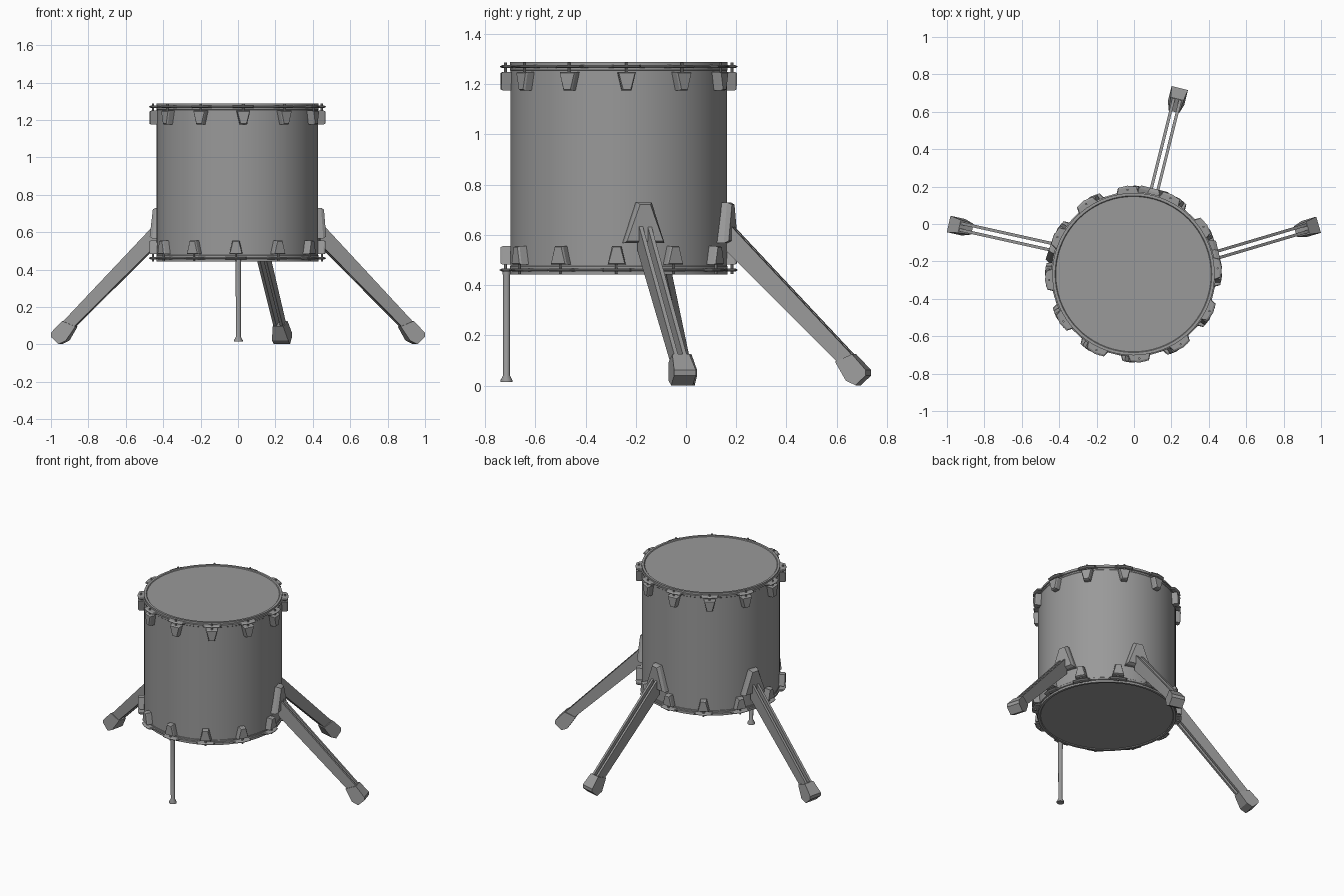
import bpy, bmesh
from math import sin, cos, radians, tau
from mathutils import Matrix, Vector

if "Cube" in bpy.data.objects:
    bpy.data.objects.remove(bpy.data.objects["Cube"])

CX, CY = -0.003, -0.268          # drum axis
R = 0.432
AXIS = Matrix.Translation((CX, CY, 0))

GREY = bpy.data.materials.new("dark_grey")
GREY.diffuse_color = (0.32, 0.32, 0.32, 1)
GREY.use_nodes = True
GREY.node_tree.nodes["Principled BSDF"].inputs["Base Color"].default_value = GREY.diffuse_color


def finish(name, bm, smooth=False):
    bmesh.ops.recalc_face_normals(bm, faces=bm.faces)
    me = bpy.data.meshes.new(name)
    bm.to_mesh(me)
    bm.free()
    me.materials.append(GREY)
    ob = bpy.data.objects.new(name, me)
    bpy.context.collection.objects.link(ob)
    if smooth:
        bpy.ops.object.select_all(action='DESELECT')
        ob.select_set(True)
        bpy.context.view_layer.objects.active = ob
        bpy.ops.object.shade_smooth_by_angle(angle=radians(30))
    return ob


def lathe(name, profile, centre, steps, smooth=True):
    bm = bmesh.new()
    vs = [bm.verts.new((r, 0, z)) for r, z in profile]
    es = [bm.edges.new(p) for p in zip(vs, vs[1:])]
    bmesh.ops.spin(bm, geom=vs + es, axis=(0, 0, 1), cent=(0, 0, 0),
                   angle=tau, steps=steps)
    bmesh.ops.remove_doubles(bm, verts=bm.verts, dist=1e-5)
    bm.transform(Matrix.Translation((*centre, 0)))
    return finish(name, bm, smooth)


def loft(bm, rings, mat):
    """Closed solid through a row of matching polygons."""
    rows = [[bm.verts.new(mat @ Vector(p)) for p in ring] for ring in rings]
    bm.faces.new(rows[0])
    bm.faces.new(rows[-1])
    n = len(rows[0])
    for a, b in zip(rows, rows[1:]):
        for i in range(n):
            j = (i + 1) % n
            bm.faces.new((a[i], a[j], b[j], b[i]))


def trapezoid(bm, mat, r0, r1, r2, z_wide, w_wide, z_thin, w_thin, inset):
    """Block on the shell: straight sides r0-r1, bevelled face r1-r2."""
    def ring(r, k):
        s = k if z_thin > z_wide else -k
        return [(r, -w_wide + k, z_wide + s), (r, w_wide - k, z_wide + s),
                (r, w_thin - k, z_thin - s), (r, -w_thin + k, z_thin - s)]
    loft(bm, [ring(r0, 0), ring(r1, 0), ring(r2, inset)], mat)


def around(deg):
    return AXIS @ Matrix.Rotation(radians(deg), 4, 'Z')


# Shell with both rims and recessed heads
half = [(0, 1.284), (0.415, 1.284), (0.419, 1.289), (0.434, 1.289),
        (0.434, 1.256), (R, 1.254)]
lathe("drum_shell", half + [(r, 1.731 - z) for r, z in reversed(half)],
      (CX, CY), 72)

# Rim hoops with ears, tension lugs and bolts
for part, offset, flip in (("top", 4, False), ("bottom", -1, True)):
    def zz(z):
        return 1.731 - z if flip else z

    bm = bmesh.new()
    rows = []
    for k in range(12):
        for d, r in ((-7.7, 0.441), (-6.2, 0.468), (0, 0.474), (6.2, 0.468),
                     (7.7, 0.441), (15, 0.440)):
            a = radians(30 * k + offset + d)
            # ears thin out to a narrow edge
            section = ((0.430, 1.264), (r - 0.010, 1.264), (r, 1.269),
                       (r, 1.272), (r - 0.010, 1.277), (0.430, 1.277))
            rows.append([bm.verts.new((CX + q * cos(a), CY + q * sin(a), zz(z)))
                         for q, z in section])
    for i, a in enumerate(rows):
        b = rows[(i + 1) % len(rows)]
        for m in range(5):
            bm.faces.new((a[m], b[m], b[m + 1], a[m + 1]))
    finish(part + "_hoop", bm)

    lugs, bolts = bmesh.new(), bmesh.new()
    for k in range(12):
        m = around(30 * k + offset)
        trapezoid(lugs, m, 0.426, 0.462, 0.470, zz(1.249), 0.036,
                  zz(1.176), 0.019, 0.004)
        bmesh.ops.create_cone(bolts, cap_ends=True, segments=8, radius1=0.006,
                              radius2=0.006, depth=0.042,
                              matrix=m @ Matrix.Translation((0.452, 0, zz(1.266))))
    finish(part + "_lugs", lugs)
    finish(part + "_bolts", bolts)

# Splayed legs: bracket, twin bars and foot
BAR = [(-0.01, 0.655), (0.515, 0.112), (0.46, 0.08), (-0.01, 0.535)]
FOOT = [(0.437, 0.095), (0.485, 0.02), (0.525, 0.001), (0.567, 0.040),
        (0.567, 0.062), (0.508, 0.125)]


def foot_width(u, z):
    t = u * 0.69 - z * 0.72
    return min(0.045, 0.029 + 0.25 * max(0, t - 0.235))


for side, base, heading in (("right", 13, 16.5), ("back", 76, 76),
                            ("left", 161.5, 167.5)):
    bm = bmesh.new()
    trapezoid(bm, around(base), 0.415, 0.452, 0.470, 0.567, 0.083,
              0.730, 0.030, 0.009)
    finish(side + "_leg_bracket", bm)

    origin = around(base) @ Vector((0.458, 0, 0))
    m = Matrix.Translation(origin) @ Matrix.Rotation(radians(heading), 4, 'Z')
    bm = bmesh.new()
    for s in (-1, 1):
        loft(bm, [[(u, s * w, z) for u, z in BAR] for w in (0.010, 0.026)], m)
    finish(side + "_leg_bars", bm)

    bm = bmesh.new()
    loft(bm, [[(u, s * foot_width(u, z), z) for u, z in FOOT] for s in (-1, 1)], m)
    finish(side + "_leg_foot", bm)

# Straight front support rod with flared tip
lathe("front_rod", [(0, 0.014), (0.024, 0.014), (0.024, 0.021), (0.013, 0.042),
                    (0.015, 0.46), (0, 0.46)], (0.002, -0.715), 16)
